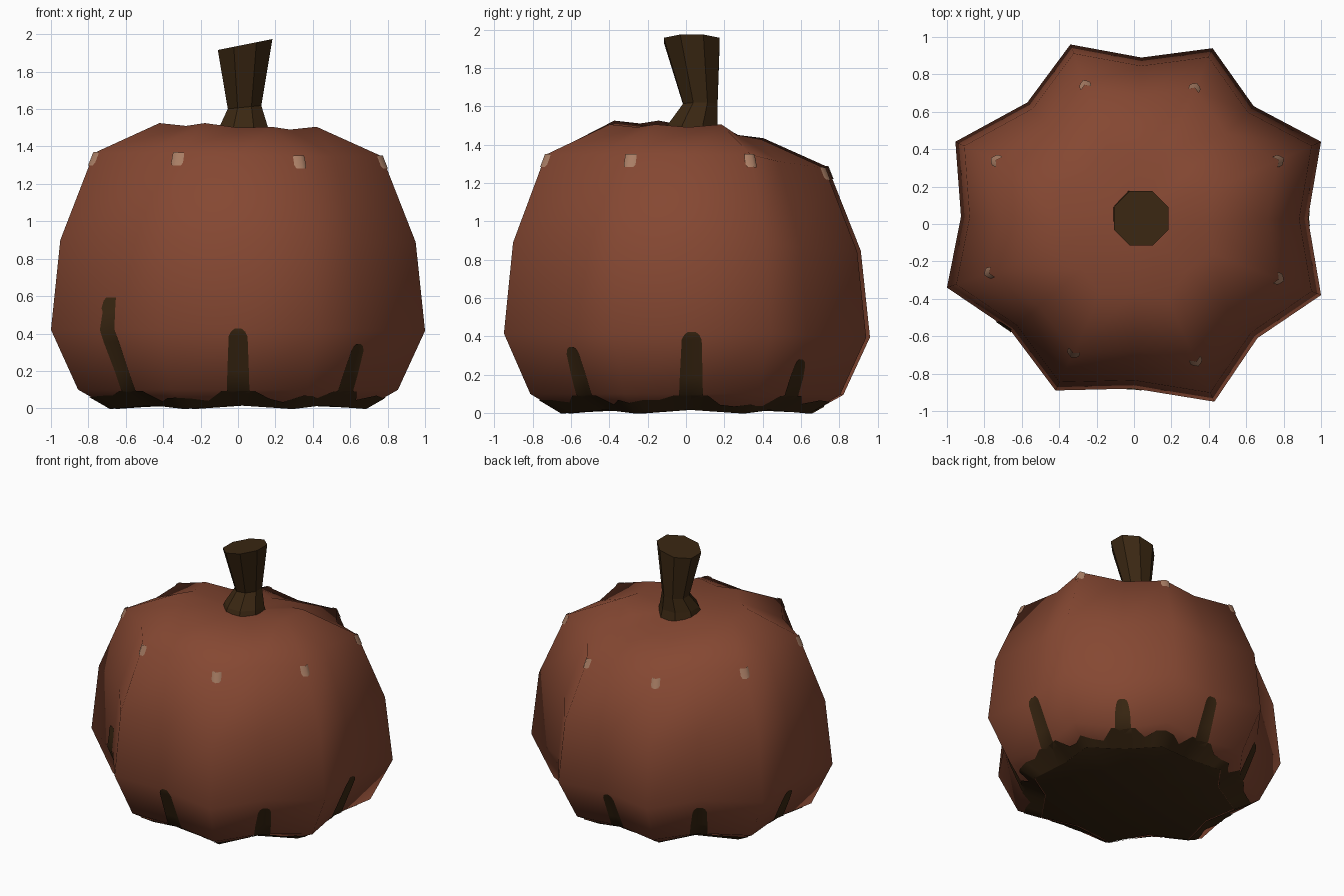
import bpy, bmesh, math, random
from mathutils import Vector

if "Cube" in bpy.data.objects:
    bpy.data.objects.remove(bpy.data.objects["Cube"])

random.seed(4)


def material(name, rgb):
    m = bpy.data.materials.new(name)
    m.diffuse_color = (*rgb, 1)
    m.use_nodes = True
    m.node_tree.nodes["Principled BSDF"].inputs["Base Color"].default_value = m.diffuse_color
    return m


SKIN = material("pumpkin_skin", (0.235, 0.064, 0.032))
DARK = material("dark_brown", (0.042, 0.020, 0.006))
SPOT = material("pale_spot", (0.40, 0.21, 0.13))


def make(name, verts, faces, mats, smooth=True):
    me = bpy.data.meshes.new(name)
    me.from_pydata([tuple(v) for v in verts], [], faces)
    for m in mats:
        me.materials.append(m)
    bm = bmesh.new()
    bm.from_mesh(me)
    for f in bm.faces:
        f.smooth = smooth
    bm.to_mesh(me)
    bm.free()
    ob = bpy.data.objects.new(name, me)
    bpy.context.collection.objects.link(ob)
    return ob


# Plan outline at the widest ring: grooves at even, ridges at odd indices
PLAN = [(.93, .03), (1, .44), (.64, .63), (.42, .94), (.04, .89), (-.34, .96),
        (-.57, .65), (-.955, .44), (-.925, .04), (-1, -.34), (-.66, -.57),
        (-.42, -.89), (0, -.88), (.43, -.95), (.66, -.61), (1, -.38)]
# Side profile: (scale of plan, height)
PROFILE = [(.68, 0), (.855, .1), (1, .42), (.95, .9), (.77, 1.365), (.42, 1.525)]
# Height factor of each ridge, so the back slopes lower
LOBE = [.987, .935, .94, .98, 1, 1, .987, .987]
N = 16


def ring_point(i, j):
    i %= N
    x, y = PLAN[i]
    s, z = PROFILE[j]
    if i % 2:
        f = LOBE[i // 2]
    else:
        f = (LOBE[i // 2 - 1] + LOBE[i // 2]) / 2
        z += .02 if j == 0 else (-.015 if j == 5 else 0)
    return Vector((x * s, y * s, z * f))


def surf(u, v, lift=.006):
    """Point on the body: u counts columns, v counts rings."""
    i = math.floor(u)
    j = min(math.floor(v), len(PROFILE) - 2)
    a, b = u - i, v - j
    low = ring_point(i, j).lerp(ring_point(i + 1, j), a)
    high = ring_point(i, j + 1).lerp(ring_point(i + 1, j + 1), a)
    p = low.lerp(high, b)
    return p + (p - Vector((0, 0, .6))).normalized() * lift


# Ribbed body with dark underside
R = len(PROFILE)
verts = [ring_point(i, j) for j in range(R) for i in range(N)]
verts += [Vector((0, 0, .03)), Vector((.03, .03, 1.46))]
faces = []
for j in range(R - 1):
    for i in range(N):
        k = (i + 1) % N
        faces.append((j * N + i, j * N + k, (j + 1) * N + k, (j + 1) * N + i))
for i in range(N):
    k = (i + 1) % N
    faces.append((k, i, R * N))
    faces.append(((R - 1) * N + i, (R - 1) * N + k, R * N + 1))
body = make("pumpkin_body", verts, faces, [SKIN, DARK])
for p in body.data.polygons:
    if R * N in p.vertices:
        p.material_index = 1


def plate(name, rows, mat):
    """Thin skin patch; each row is a list of (u, v)."""
    w = len(rows[0])
    vs = [surf(u, v) for row in rows for u, v in row]
    fs = [(r * w + c, r * w + c + 1, (r + 1) * w + c + 1, (r + 1) * w + c)
          for r in range(len(rows) - 1) for c in range(w - 1)]
    return make(name, vs, fs, [mat])


# Ragged dark rim around the base
us = [c / 4 for c in range(N * 4 + 1)]
tops = []
for u in us:
    near_groove = abs((u + 1) % 2 - 1) < .3
    tops.append(.95 if near_groove else random.uniform(.3, .75))
tops[-1] = tops[0]
plate("base_rim", [[(u, 0) for u in us], list(zip(us, tops))], DARK)

# Dark streaks rising in the grooves: tip ring position, half width, sideways lean
STREAKS = [(2.02, .16, 0), (1.6, .15, 0), (1.95, .15, 0), (1.8, .16, 0),
           (1.75, .15, 0), (2.36, .13, -.05), (2.02, .15, 0), (1.78, .15, 0)]
for n, (tip, w, lean) in enumerate(STREAKS):
    levels = [(0, w * 1.3), (.7, w * 1.25), (1, w * 1.1), (1.3, w)]
    if tip > 2.1:
        levels += [(1.8, w), (2, w * .9), (2.2, w * .65)]
    levels += [(tip - .12, w * .8), (tip - .04, w * .6), (tip, w * .3)]
    levels.sort()
    rows = []
    for v, h in levels:
        c = 2 * n + lean * v
        cols = sorted([c - h, 2 * n, c + h])
        rows.append([(u, v) for u in cols])
    plate(f"streak_{n + 1}", rows, DARK)

# Pale spots bent over the upper ridges
for n in range(8):
    c = 2 * n + 1
    rows = [[(c - h, v), (c, v), (c + h, v)]
            for v, h in ((3.85, .09), (3.88, .12), (3.98, .12), (4.0, .11))]
    plate(f"spot_{n + 1}", rows, SPOT)

# Crooked eight-sided stem with slanted top: centre x, y, radius, height, slant
STEM = [(.03, .03, .16, 1.44, 0), (.03, .035, .14, 1.505, 0), (.035, .075, .097, 1.61, .1),
        (.038, .03, .158, 1.945, .2)]
verts, faces = [], []
for cx, cy, r, z, slant in STEM:
    for k in range(8):
        a = math.radians(22.5 + 45 * k)
        dx, dy = r * math.cos(a), r * math.sin(a)
        verts.append((cx + dx, cy + dy, z + slant * dx))
for j in range(len(STEM) - 1):
    for k in range(8):
        m = (k + 1) % 8
        faces.append((j * 8 + k, j * 8 + m, j * 8 + 8 + m, j * 8 + 8 + k))
faces.append(tuple(range(len(verts) - 8, len(verts))))
faces.append(tuple(reversed(range(8))))
make("stem", verts, faces, [DARK], smooth=False)
